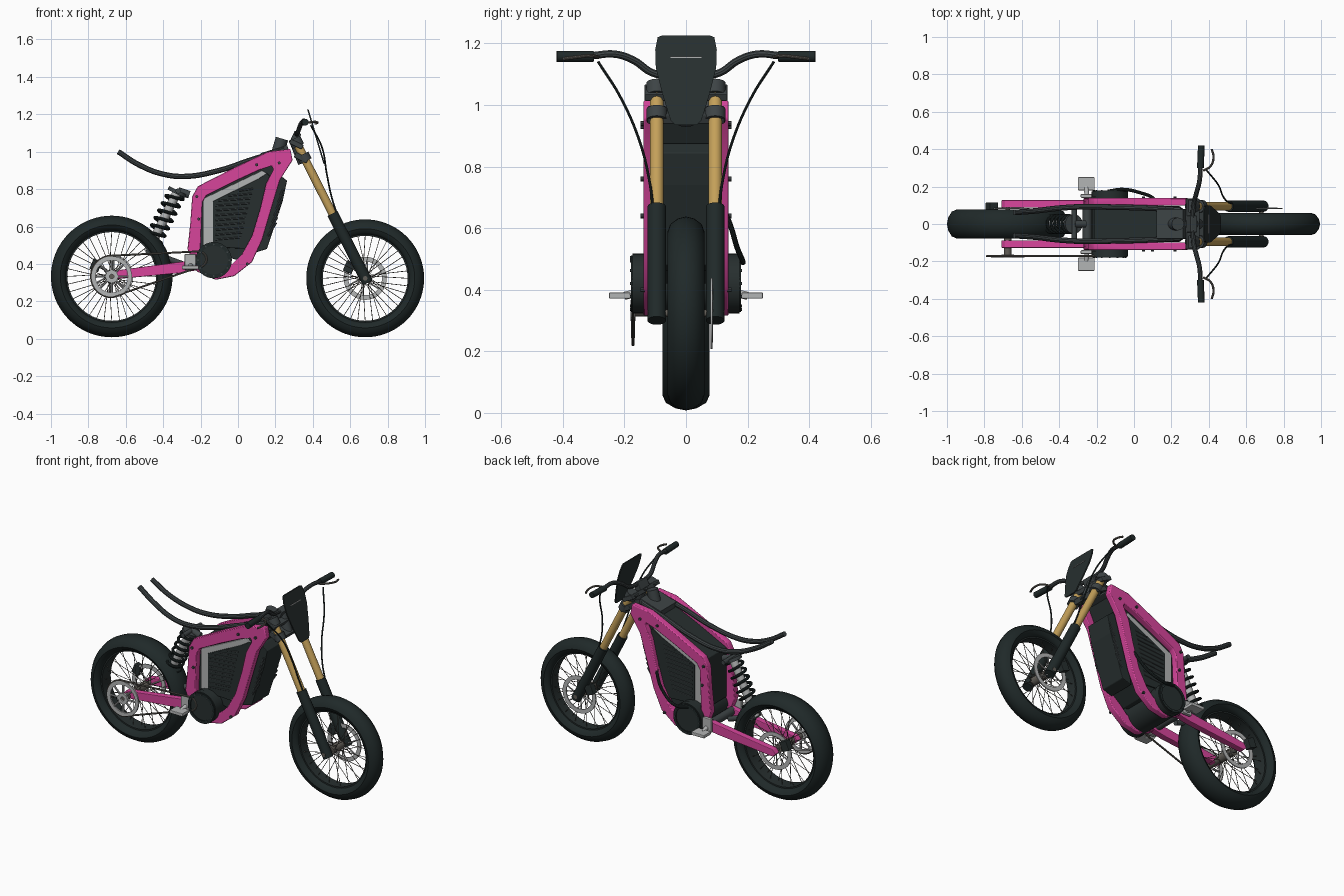
import bpy, bmesh, math
from mathutils import Vector, Matrix

cube = bpy.data.objects.get("Cube")
if cube:
    bpy.data.objects.remove(cube, do_unlink=True)


def material(name, rgb):
    m = bpy.data.materials.new(name)
    m.use_nodes = True
    m.diffuse_color = (*rgb, 1)
    bsdf = next(n for n in m.node_tree.nodes if n.type == 'BSDF_PRINCIPLED')
    bsdf.inputs["Base Color"].default_value = (*rgb, 1)
    bsdf.inputs["Roughness"].default_value = 0.6
    return m


PINK = material("pink paint", (0.68, 0.06, 0.33))
RUBBER = material("black rubber", (0.014, 0.022, 0.022))
DARK = material("dark casing", (0.02, 0.028, 0.028))
GREY = material("dark grey metal", (0.047, 0.057, 0.06))
GOLD = material("gold tube", (0.55, 0.35, 0.10))
SILVER = material("light grey metal", (0.45, 0.46, 0.46))
STEEL = material("dull steel", (0.12, 0.11, 0.095))


def finish(name, bm, mat, bevel=0, smooth=True):
    bmesh.ops.recalc_face_normals(bm, faces=bm.faces)
    me = bpy.data.meshes.new(name)
    bm.to_mesh(me)
    bm.free()
    me.materials.append(mat)
    ob = bpy.data.objects.new(name, me)
    bpy.context.collection.objects.link(ob)
    if bevel:
        mod = ob.modifiers.new("edge", 'BEVEL')
        mod.width, mod.segments = bevel, 2
    if smooth:
        me.shade_smooth()
        me.set_sharp_from_angle(angle=math.radians(35))
    return ob


def box(name, loc, size, mat, tilt=0, bevel=0.004):
    bm = bmesh.new()
    m = Matrix.Translation(loc) @ Matrix.Rotation(tilt, 4, 'Y') @ Matrix.Diagonal((*size, 1))
    bmesh.ops.create_cube(bm, size=1, matrix=m)
    return finish(name, bm, mat, bevel, False)


def prism(name, pts, y0, y1, mat, bevel=0.004):
    # side outline in x and z, extruded across y
    bm = bmesh.new()
    f = bm.faces.new([bm.verts.new((x, y0, z)) for x, z in pts])
    ext = bmesh.ops.extrude_face_region(bm, geom=[f])["geom"]
    bmesh.ops.translate(bm, vec=(0, y1 - y0, 0), verts=[v for v in ext if isinstance(v, bmesh.types.BMVert)])
    return finish(name, bm, mat, bevel, False)


def rods(name, segs, mat, sides=16):
    bm = bmesh.new()
    for a, b, r in segs:
        a, b = Vector(a), Vector(b)
        d = b - a
        m = Matrix.Translation((a + b) / 2) @ d.to_track_quat('Z', 'Y').to_matrix().to_4x4()
        bmesh.ops.create_cone(bm, cap_ends=True, segments=sides, radius1=r, radius2=r, depth=d.length, matrix=m)
    return finish(name, bm, mat)


def tube(name, pts, r, mat, closed=False, kind='BEZIER'):
    cu = bpy.data.curves.new(name, 'CURVE')
    cu.dimensions, cu.bevel_depth, cu.bevel_resolution = '3D', r, 3
    cu.use_fill_caps, cu.resolution_u = True, 8
    sp = cu.splines.new(kind)
    store = sp.bezier_points if kind == 'BEZIER' else sp.points
    store.add(len(pts) - 1)
    for p, co in zip(store, pts):
        if kind == 'BEZIER':
            p.co = co
            p.handle_left_type = p.handle_right_type = 'AUTO'
        else:
            p.co = (*co, 1)
    sp.use_cyclic_u = closed
    tmp = bpy.data.objects.new(name, cu)
    bm = bmesh.new()
    bm.from_mesh(tmp.to_mesh())
    tmp.to_mesh_clear()
    bpy.data.objects.remove(tmp)
    return finish(name, bm, mat)


def lathe(name, c, prof, mat, n=56):
    # closed (radius, y) section turned about the y axis
    bm = bmesh.new()
    rings = [[bm.verts.new((c[0] + r * math.cos(t), c[1] + y, c[2] + r * math.sin(t))) for r, y in prof]
             for t in (2 * math.pi * i / n for i in range(n))]
    k = len(prof)
    for i in range(n):
        a, b = rings[i], rings[(i + 1) % n]
        for j in range(k):
            bm.faces.new((a[j], b[j], b[(j + 1) % k], a[(j + 1) % k]))
    return finish(name, bm, mat)


def ring(name, c, ro, ri, h, mat):
    return lathe(name, c, [(ro, -h), (ro, h), (ri, h), (ri, -h)], mat)


def polar(c, r, t, y):
    return (c[0] + r * math.cos(t), y, c[2] + r * math.sin(t))


# Wheels
REAR, FRONT = Vector((-0.675, 0, 0.333)), Vector((0.68, 0, 0.323))
for tag, c, R, w in (("rear", REAR, 0.325, 0.077), ("front", FRONT, 0.315, 0.06)):
    half = [(R, 0), (R - .007, .45 * w), (R - .025, .85 * w), (R - .05, w), (R - .07, .85 * w), (R - .08, .6 * w)]
    lathe(tag + "_tyre", c, half + [(r, -y) for r, y in half[:0:-1]], RUBBER, 72)
    ring(tag + "_rim", c, R - .07, R - .088, .55 * w, DARK)
    rods(tag + "_hub", [(c - Vector((0, .055, 0)), c + Vector((0, .055, 0)), .025),
                        (c - Vector((0, .125, 0)), c + Vector((0, .125, 0)), .012)], STEEL)
    spokes = []
    for i in range(36):
        t, s = i * math.pi / 18, 1 if i % 2 else -1
        lean = .5 if i % 4 < 2 else -.5
        spokes.append((polar(c, .026, t + lean, s * .045), polar(c, R - .085, t, s * .012), .0018))
    rods(tag + "_spokes", spokes, STEEL, 6)
    d = c + Vector((0, .083, 0))
    ring(tag + "_brake_disc", d, .115, .09, .003, SILVER)
    rods(tag + "_disc_arms", [(polar(d, .02, i * math.pi / 3, .083), polar(d, .095, i * math.pi / 3 + .4, .083), .004)
                              for i in range(6)], SILVER, 8)
    box(tag + "_caliper", c + Vector((-.085, .095, .06)), (.05, .04, .06), DARK, .4)

# Rear sprocket and chain
SY = -.172
ring("rear_sprocket", REAR + Vector((0, SY, 0)), .108, .086, .005, SILVER)
ring("sprocket_centre", REAR + Vector((0, SY, 0)), .034, .012, .008, SILVER)
rods("sprocket_arms", [(polar(REAR, .03, i * math.pi / 4, SY), polar(REAR, .09, i * math.pi / 4, SY), .006)
                       for i in range(8)], SILVER, 8)
rods("sprocket_carrier", [(REAR + Vector((0, -.17, 0)), REAR, .02)], STEEL)
PINION = Vector((-.21, 0, .425))
loop = [polar(REAR, .111, math.pi * (.5 + i / 16), SY) for i in range(17)]
loop += [polar(PINION, .042, math.pi * (1.5 + i / 8), SY) for i in range(9)]
tube("chain", loop, .0055, STEEL, True, 'POLY')

# Frame side plates with an open window
OUTER = [(-.27, .48), (-.255, .62), (-.245, .76), (-.215, .815), (-.02, .915), (.16, 1.0), (.28, 1.015),
         (.292, .955), (.225, .85), (.18, .70), (.13, .53), (.075, .41), (-.02, .335), (-.12, .315), (-.22, .36)]
INNER = [(-.20, .48), (-.195, .62), (-.19, .73), (-.17, .765), (-.02, .84), (.11, .90), (.18, .925),
         (.19, .905), (.15, .83), (.12, .70), (.075, .55), (.02, .45), (-.03, .40), (-.12, .375), (-.18, .41)]
for s, tag in ((1, "left"), (-1, "right")):
    bm = bmesh.new()
    grid = [[bm.verts.new((x, s * y, z)) for x, z in pts]
            for pts, y in ((OUTER, .098), (OUTER, .138), (INNER, .138), (INNER, .098))]
    n = len(OUTER)
    for k in range(4):
        a, b = grid[k], grid[(k + 1) % 4]
        for i in range(n):
            bm.faces.new((a[i], a[(i + 1) % n], b[(i + 1) % n], b[i]))
    finish(tag + "_frame_plate", bm, PINK, .005)
    # Swingarm
    prism(tag + "_swingarm", [(-.2, .37), (-.2, .43), (-.3, .412), (-.69, .36), (-.71, .335), (-.69, .315), (-.3, .352)],
          s * .088, s * .128, PINK)
    # Louvred side panel
    prism(tag + "_panel", [(-.185, .5), (-.185, .75), (.13, .9), (.16, .88), (.03, .52)], s * .09, s * .105, SILVER)
    prism(tag + "_grille_back", [(-.135, .49), (-.135, .735), (.1, .85), (.155, .885), (.17, .87), (.06, .48)],
          s * .1, s * .109, DARK)
    slats = []
    for i in range(11):
        z = .53 + i * .026
        x0 = -.12 if z < .73 else -.12 + (z - .73) * 2
        slats.append(((x0, s * .11, z), (.015 + (z - .53) * .25, s * .11, z + .012), .004))
    rods(tag + "_grille_slats", slats, GREY, 6)
    # Motor covers and pegs
    m = Vector((-.13, s * .155, .42))
    rods(tag + "_motor_cover", [(m - Vector((0, .018, 0)), m + Vector((0, .018, 0)), .097)], DARK, 40)
    ring(tag + "_cover_rim", m + Vector((0, s * .018, 0)), .092, .076, .006, RUBBER)
    rods(tag + "_cover_bolts", [(polar(m, .084, i * math.pi / 6, s * .17), polar(m, .084, i * math.pi / 6, s * .182), .005)
                                for i in range(12)], GREY, 6)
    rods(tag + "_peg_arm", [((-.25, s * .12, .40), (-.255, s * .2, .38), .013)], SILVER)
    box(tag + "_peg", (-.255, s * .215, .381), (.09, .07, .02), SILVER)
    box(tag + "_peg_bracket", (-.255, s * .15, .41), (.06, .02, .085), SILVER)
    # Plate bolts
    rods(tag + "_frame_bolts", [((x, s * .13, z), (x, s * .148, z), .008)
                                for x, z in ((-.22, .76), (-.21, .64), (.22, .94), (.1, .93), (.05, .4))], GREY, 8)
    # Seat rail
    tube(tag + "_seat_rail", [(-.64, s * .062, 1.0), (-.53, s * .07, .93), (-.4, s * .085, .88), (-.28, s * .092, .868),
                              (-.1, s * .09, .9), (.08, s * .085, .96), (.25, s * .075, 1.01)], .015, GREY)
    # Fork leg
    fork = lambda z: (.33 + (1.015 - z) * .507, s * .095, z)
    rods(tag + "_fork_tube", [(fork(1.06), fork(.6), .0225)], GOLD, 24)
    rods(tag + "_fork_slider", [(fork(.67), fork(.30), .03)], RUBBER, 24)
    rods(tag + "_fork_collars", [(fork(1.07), fork(1.03), .034), (fork(.985), fork(.95), .034)], GREY, 24)
    # Grip, lever and hose
    rods(tag + "_grip", [((.355, s * .30, 1.158), (.36, s * .42, 1.158), .018)], RUBBER)
    tube(tag + "_lever", [(.37, s * .285, 1.155), (.41, s * .31, 1.16), (.425, s * .36, 1.155), (.415, s * .40, 1.15)],
         .006, STEEL)
    tube(tag + "_hose", [(.39, s * .285, 1.14), (.45, s * .21, 1.02), (.475, s * .15, .88), (.50, s * .12, .76),
                         (.535, s * .105, .65)], .0045, RUBBER)

# Battery, motor body and front case
prism("battery", [(-.215, .48), (-.215, .79), (0, .895), (.16, .965), (.25, .97), (.17, .8), (.1, .5), (0, .42)],
      -.095, .095, DARK)
rods("motor_body", [((-.13, -.14, .42), (-.13, .14, .42), .094)], DARK, 40)
prism("front_case", [(.16, .86), (.225, .875), (.262, .845), (.24, .74), (.155, .48), (.09, .46)], -.085, .085, DARK)
for s in (-1, 1):
    rods("case_fins", [((.16 + i * .011, s * .086, .55 + i * .036), (.205 + i * .006, s * .086, .62 + i * .03), .005)
                       for i in range(7)], GREY, 6)
tube("motor_cable", [(-.14, .175, .5), (-.06, .185, .49), (.04, .165, .54), (.1, .14, .62), (.13, .1, .7)], .009, RUBBER)

# Steering head
box("head_block", (.2, 0, .985), (.15, .16, .06), GREY, -.3)
rods("head_cap", [((.205, 0, .97), (.235, 0, 1.07), .034)], GREY, 24)
rods("steering_stem", [((.3, 0, 1.07), (.35, 0, .94), .03)], GREY, 24)
box("upper_clamp", (.312, 0, 1.04), (.075, .27, .026), GREY, .45)
box("lower_clamp", (.338, 0, .968), (.075, .25, .03), GREY, .45)
box("bar_mount", (.31, 0, 1.08), (.04, .09, .05), GREY, .45)

# Handlebar
bar = [(.315, .06, 1.095), (.32, .11, 1.105), (.335, .17, 1.145), (.35, .23, 1.165), (.355, .31, 1.16), (.358, .4, 1.158)]
tube("handlebar", [(x, -y, z) for x, y, z in bar[::-1]] + bar, .0125, GREY)

# Number plate
half = [(.035, .935), (.05, .95), (.075, 1.03), (.098, 1.12), (.1, 1.18), (.092, 1.22), (.08, 1.225)]
bm = bmesh.new()
rows = [[bm.verts.new((.37 + (1.225 - z) * .3 + dx, k * y, z)) for k in (-1, 1)] for dx in (0, .008) for y, z in half]
n = len(half)
for base in (0, n):
    for i in range(n - 1):
        a, b = rows[base + i], rows[base + i + 1]
        bm.faces.new((a[0], a[1], b[1], b[0]))
bmesh.ops.bridge_loops(bm, edges=[e for e in bm.edges if e.is_boundary])
finish("number_plate", bm, DARK)
box("plate_stripe", (.4, 0, 1.155), (.006, .1, .004), SILVER, 0, 0)

# Rear shock
top, low = Vector((-.33, 0, .775)), Vector((-.465, 0, .5))
axis = (top - low).normalized()
side = Vector((0, 1, 0))
up = axis.cross(side)
turns, steps = 7, 16
coil = [low.lerp(top, i / (turns * steps)) + .046 * (math.cos(a) * side + math.sin(a) * up)
        for i in range(turns * steps + 1) for a in (2 * math.pi * i / steps,)]
tube("shock_spring", coil, .0085, RUBBER, kind='POLY')
rods("shock_damper", [(low - axis * .04, top, .024)], SILVER)
rods("shock_collars", [(top, top + axis * .02, .052), (low - axis * .015, low, .05)], GREY, 24)
rods("shock_mounts", [((-.32, -.09, .79), (-.32, .09, .79), .014), ((-.26, 0, .77), (-.32, 0, .79), .02),
                      ((-.48, -.04, .465), (-.48, .04, .465), .014), ((-.48, 0, .465), (-.3, 0, .4), .016),
                      ((-.25, -.1, .4), (-.25, .1, .4), .025)], GREY)
